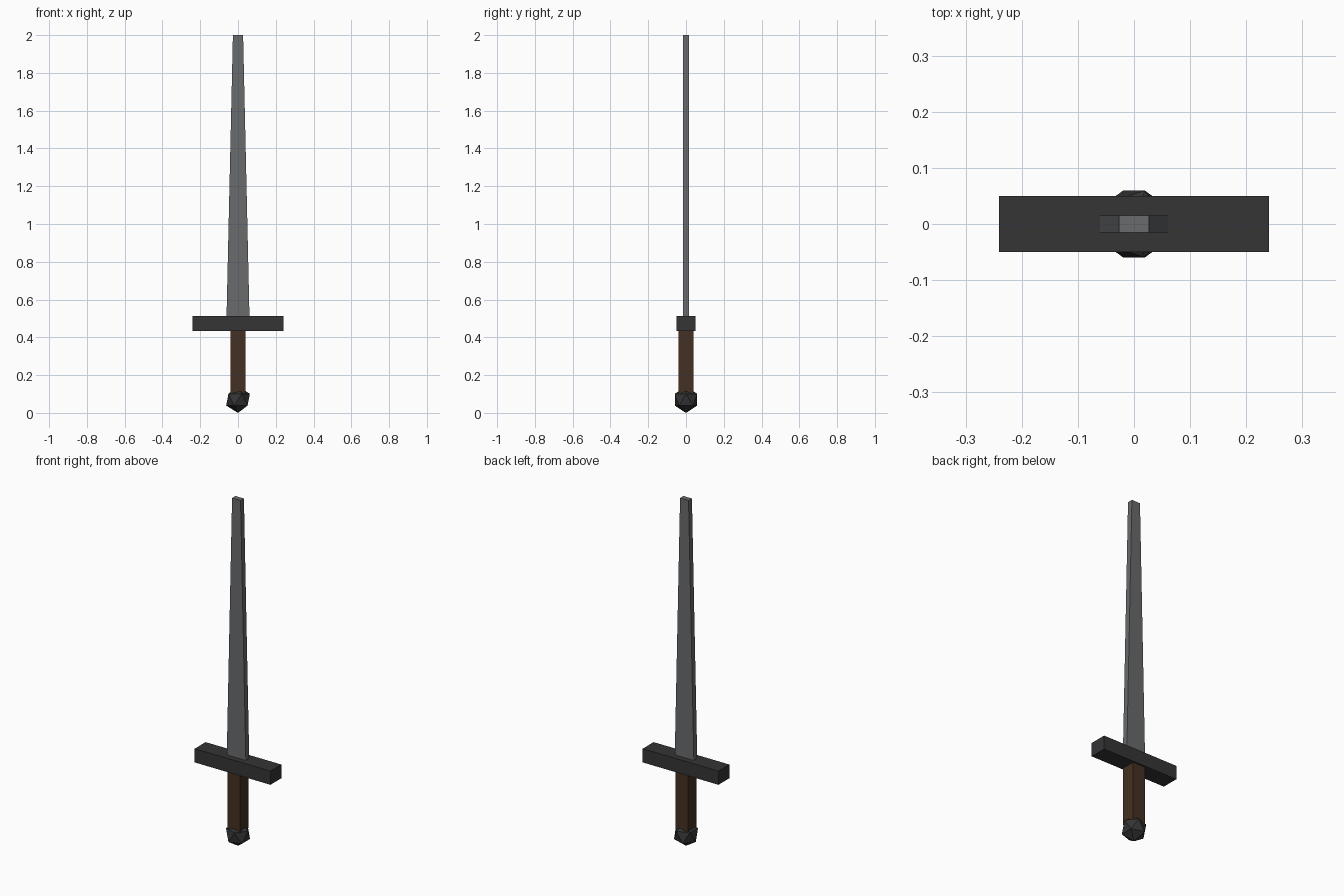
import bpy
import bmesh
from mathutils import Vector

if "Cube" in bpy.data.objects:
    bpy.data.objects.remove(bpy.data.objects["Cube"])


def material(name, rgb):
    mat = bpy.data.materials.new(name)
    mat.diffuse_color = (*rgb, 1)
    mat.use_nodes = True
    mat.node_tree.nodes["Principled BSDF"].inputs["Base Color"].default_value = mat.diffuse_color
    return mat


STEEL = material("steel", (0.14, 0.145, 0.15))
IRON = material("dark_iron", (0.035, 0.035, 0.037))
LEATHER = material("brown_leather", (0.06, 0.03, 0.016))


def finish(name, bm, mat):
    mesh = bpy.data.meshes.new(name)
    bm.to_mesh(mesh)
    bm.free()
    mesh.materials.append(mat)
    obj = bpy.data.objects.new(name, mesh)
    bpy.context.collection.objects.link(obj)
    return obj


def block(name, width, depth, z0, z1, mat, top_width=None):
    """Box from z0 to z1, optionally tapering in x towards the top."""
    bm = bmesh.new()
    bmesh.ops.create_cube(bm, size=1)
    for v in bm.verts:
        top = v.co.z > 0
        w = top_width if top and top_width else width
        v.co = Vector((v.co.x * w, v.co.y * depth, z1 if top else z0))
    return finish(name, bm, mat)


# Tapered blade with a blunt tip
block("blade", 0.122, 0.031, 0.50, 2.0, STEEL, top_width=0.054)

# Crossguard
block("crossguard", 0.482, 0.099, 0.434, 0.513, IRON)

# Square grip
block("grip", 0.08, 0.08, 0.10, 0.44, LEATHER)

# Faceted pommel
bm = bmesh.new()
bmesh.ops.create_icosphere(bm, subdivisions=1, radius=0.07)
bmesh.ops.translate(bm, verts=bm.verts, vec=(0, 0, 0.07))
finish("pommel", bm, IRON)
